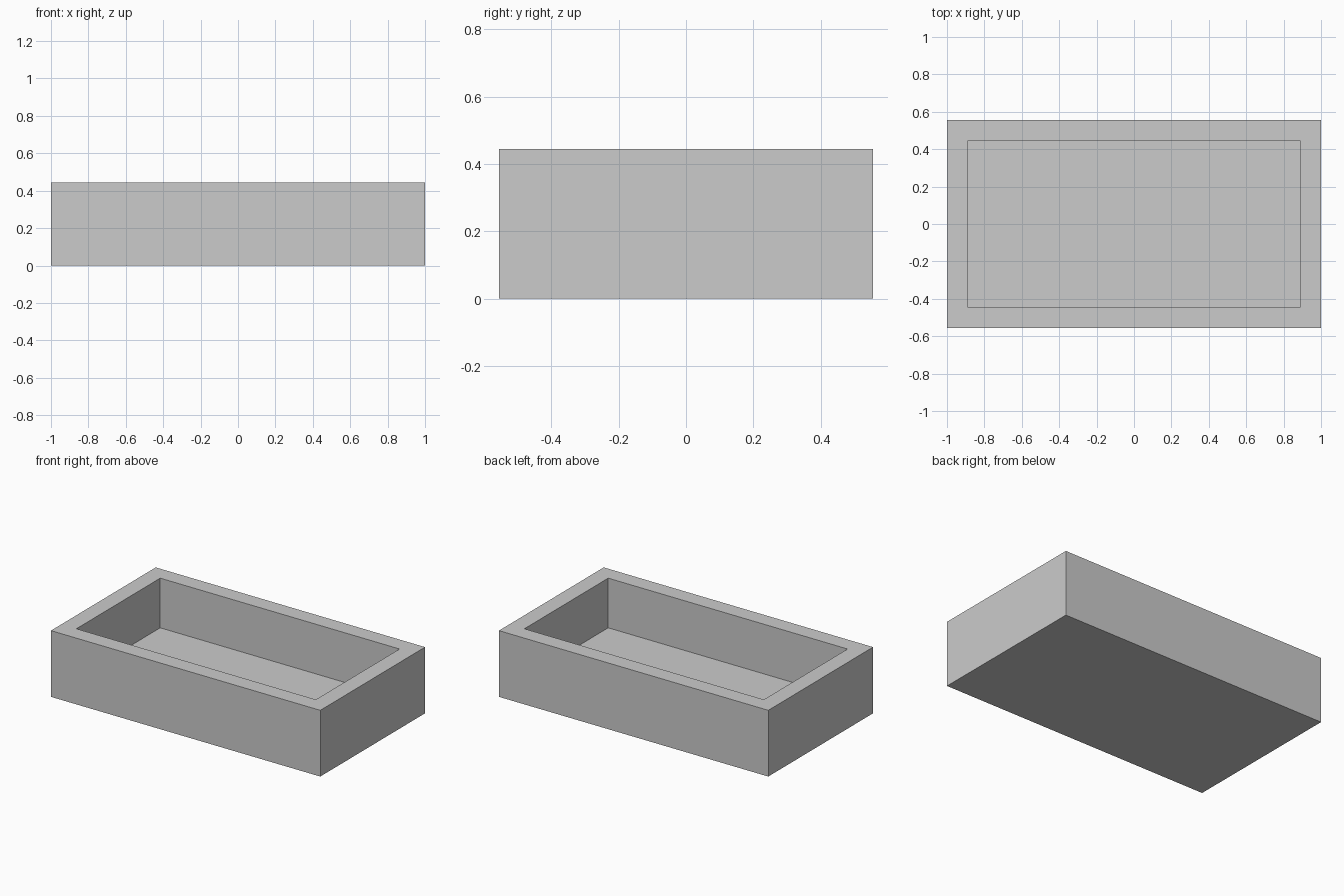
import bpy, bmesh
from mathutils import Vector

if "Cube" in bpy.data.objects:
    bpy.data.objects.remove(bpy.data.objects["Cube"])

U = 1 / 9  # wall thickness, floor thickness and half width of the centre panels
SIZE = Vector((2.0, 10 * U, 4 * U))

bm = bmesh.new()

# Solid block standing on the ground
bmesh.ops.create_cube(bm, size=1)
bmesh.ops.scale(bm, vec=SIZE, verts=bm.verts)
bmesh.ops.translate(bm, vec=(0, 0, SIZE.z / 2), verts=bm.verts)

# Rim, then the cavity pushed down to the floor
bm.normal_update()
top = max(bm.faces, key=lambda f: f.calc_center_median().z)
bmesh.ops.inset_region(bm, faces=[top], thickness=U, use_even_offset=True)
cavity = bmesh.ops.extrude_face_region(bm, geom=[top])
floor_verts = [g for g in cavity["geom"] if isinstance(g, bmesh.types.BMVert)]
bmesh.ops.translate(bm, vec=(0, 0, -3 * U), verts=floor_verts)
if top.is_valid:
    bm.faces.remove(top)
bmesh.ops.recalc_face_normals(bm, faces=bm.faces)


# Centre panel seams on the inner walls
def is_inner_wall(face):
    c = face.calc_center_median()
    inside = abs(c.x) < 1 - U / 2 and abs(c.y) < SIZE.y / 2 - U / 2
    return inside and abs(face.normal.z) < 0.1


for axis in (Vector((1, 0, 0)), Vector((0, 1, 0))):
    for side in (-1, 1):
        walls = [f for f in bm.faces
                 if is_inner_wall(f) and abs(f.normal.dot(axis)) < 0.1]
        geom = walls + list({e for f in walls for e in f.edges})
        geom += list({v for f in walls for v in f.verts})
        cut = bmesh.ops.bisect_plane(bm, geom=geom, plane_co=axis * side * U,
                                     plane_no=axis)
        seams = [g for g in cut["geom_cut"] if isinstance(g, bmesh.types.BMEdge)]
        bmesh.ops.split_edges(bm, edges=seams)
        bm.normal_update()

mesh = bpy.data.meshes.new("open_tray")
bm.to_mesh(mesh)
bm.free()
tray = bpy.data.objects.new("open_tray", mesh)
bpy.context.collection.objects.link(tray)
